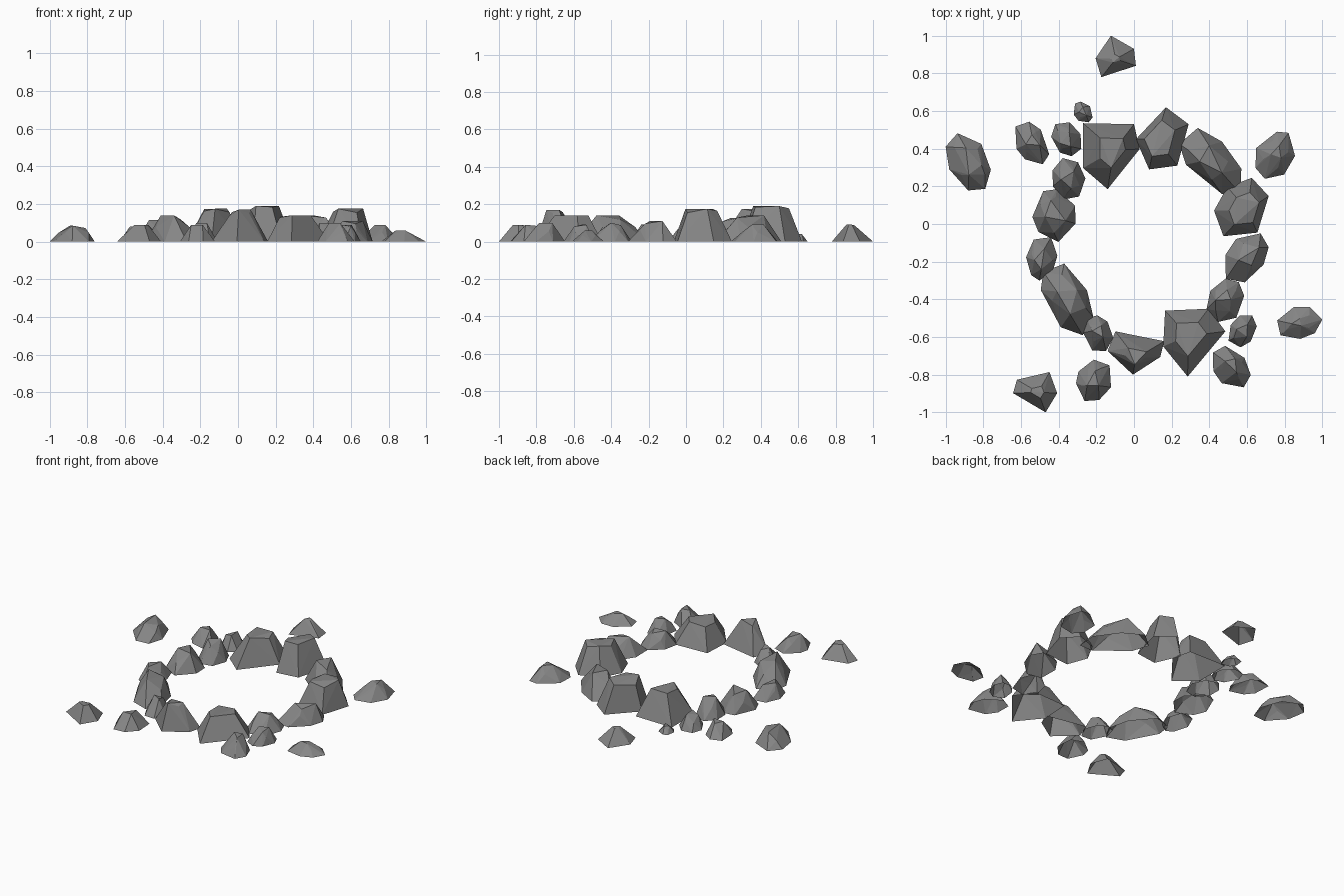
import bpy, bmesh, math, random

if "Cube" in bpy.data.objects:
    bpy.data.objects.remove(bpy.data.objects["Cube"])

random.seed(7)

# dark grey stone
rock = bpy.data.materials.new("dark_stone")
rock.diffuse_color = (.24, .24, .24, 1)
rock.use_nodes = True
rock.node_tree.nodes["Principled BSDF"].inputs["Base Color"].default_value = rock.diffuse_color


def stone(name, x, y, hx, hy, h, lean=0.0, plateau=0.4, px=0.0, py=0.0, foot=None):
    """Faceted boulder cut off flat on the ground.
    lean skews the outline along a diagonal, plateau is the size of the
    crown and px, py shift it (as a fraction of the half sizes).
    foot is an optional hand-drawn ground outline."""
    def ring(n, r, z, wobble, ox=0.0, oy=0.0):
        start = random.uniform(0, math.tau)
        pts = []
        for i in range(n):
            a = start + math.tau * (i + random.uniform(-.22, .22)) / n
            k = r * random.uniform(1 - wobble, 1)
            pts.append([ox + k * math.cos(a), oy + k * math.sin(a + lean), z])
        return pts

    base = [[p[0], p[1], 0.0] for p in foot] if foot else ring(7, 1.0, 0.0, .07)
    # stretch the foot so that it fills its footprint exactly
    for axis in (0, 1):
        lo = min(p[axis] for p in base)
        hi = max(p[axis] for p in base)
        for p in base:
            p[axis] = 2 * (p[axis] - lo) / (hi - lo) - 1
    if foot:
        # angular block: the crown repeats the foot, with a lower far edge
        shoulder = []
        crown = [[px + plateau * p[0], py + plateau * p[1], 1.0] for p in base]
        for p in crown[::2]:
            p[2] -= random.uniform(0, .2)
        crown[1][2] = 1.0
    else:
        shoulder = ring(4, .5 + .42 * plateau, .55, .08, px * .4, py * .4)
        crown = ring(3, plateau, 1.0, .12, px, py)
        crown[1][2] -= random.uniform(0, .2)

    bm = bmesh.new()
    for p in base + shoulder + crown:
        bm.verts.new((p[0] * hx, p[1] * hy, p[2] * h))
    bmesh.ops.convex_hull(bm, input=bm.verts[:])
    loose = [v for v in bm.verts if not v.link_faces]
    bmesh.ops.delete(bm, geom=loose, context='VERTS')
    bmesh.ops.recalc_face_normals(bm, faces=bm.faces[:])
    # the underside is open
    under = [f for f in bm.faces if all(v.co.z < 1e-5 for v in f.verts)]
    bmesh.ops.delete(bm, geom=under, context='FACES')
    me = bpy.data.meshes.new(name)
    bm.to_mesh(me)
    bm.free()
    me.materials.append(rock)
    ob = bpy.data.objects.new(name, me)
    ob.location = (x, y, 0)
    bpy.context.collection.objects.link(ob)


# stones forming the ring: x, y, half width, half depth, height, lean, plateau, shift
ring_stones = [
    (.15, .455, .14, .165, .19, .1, .58, -.1, 0),
    (-.12, .36, .15, .175, .175, -.1, .45, .05, .1),
    (.405, .335, .165, .175, .14, -.6, .5, 0, .05),
    (.57, .09, .145, .155, .175, .3, .55, .1, -.05),
    (.60, -.18, .115, .13, .11, .35, .5, .1, .1),
    (.485, -.405, .10, .115, .10, .15, .45, -.1, .1),
    (.32, -.63, .165, .18, .14, .1, .5, -.1, .1),
    (.01, -.685, .15, .115, .17, -.15, .38, 0, -.15),
    (-.19, -.58, .08, .095, .10, -.2, .45, 0, .1),
    (-.355, -.40, .14, .19, .14, -.45, .5, .1, 0),
    (-.49, -.185, .083, .115, .09, .1, .5, 0, 0),
    (-.425, .045, .115, .14, .115, -.1, .55, .05, .1),
    (-.345, .24, .087, .11, .125, -.1, .5, 0, 0),
]
# loose stones lying outside the ring
loose_stones = [
    (-.36, .45, .08, .09, .09, -.2, .5, 0, 0),
    (-.54, .43, .09, .113, .08, -.4, .45, 0, 0),
    (-.27, .595, .05, .055, .04, -.2, .5, 0, 0),
    (-.097, .89, .107, .11, .09, .1, .2, 0, -.1),
    (-.88, .33, .12, .152, .085, -.35, .55, .1, 0),
    (.75, .365, .105, .125, .09, .2, .35, .1, .1),
    (.88, -.525, .12, .085, .06, .2, .28, -.1, 0),
    (.52, -.757, .10, .11, .10, -.3, .4, 0, .1),
    (.577, -.57, .075, .085, .09, .25, .55, 0, 0),
    (-.215, -.83, .093, .11, .09, .15, .45, 0, 0),
    (-.525, -.893, .117, .107, .09, -.15, .3, .1, 0),
]
# ground outlines of the most angular stones
ring_feet = {
    1: [(.17, .62), (.29, .53), (.23, .31), (.08, .29), (.01, .45)],
    2: [(-.27, .535), (0, .53), (.03, .40), (-.14, .19), (-.27, .30)],
    4: [(.63, .25), (.72, .15), (.66, -.05), (.48, -.07), (.43, .07), (.5, .2)],
    7: [(.17, -.46), (.4, -.45), (.49, -.57), (.29, -.81), (.16, -.65)],
    8: [(-.09, -.57), (.16, -.62), (.14, -.7), (.0, -.79), (-.13, -.67)],
}
loose_feet = {
    4: [(-.12, 1), (0, .93), (.01, .84), (-.17, .78), (-.2, .88)],
    11: [(-.45, -.79), (-.41, -.9), (-.47, -1), (-.64, -.9), (-.62, -.83)],
}
for i, s in enumerate(ring_stones, 1):
    stone(f"ring_stone_{i}", *s, foot=ring_feet.get(i))
for i, s in enumerate(loose_stones, 1):
    stone(f"loose_stone_{i}", *s, foot=loose_feet.get(i))
